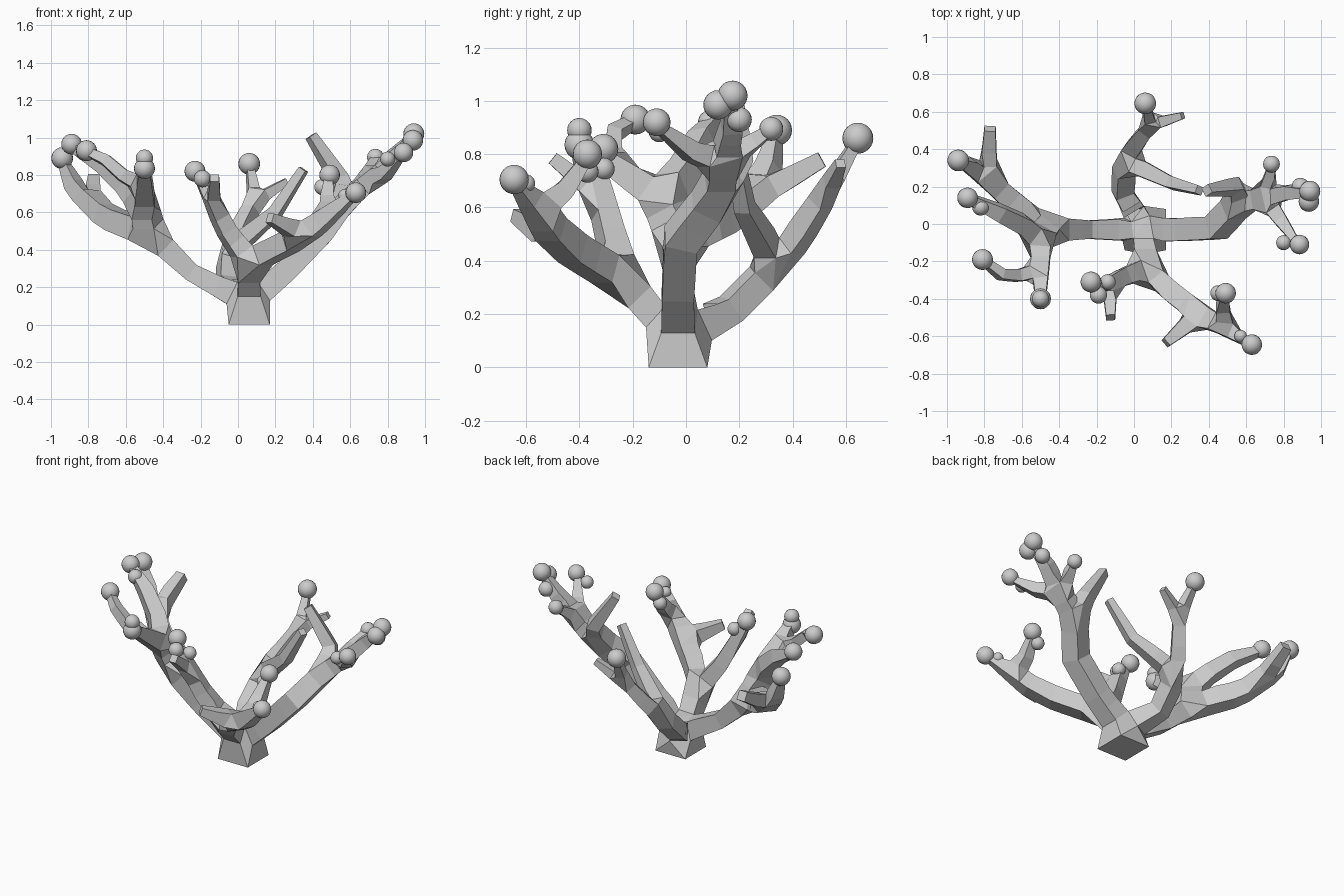
import bpy

verts, edges, radii = [], [], []


def grow(start, *points):
    """Extend a branch from node index start; returns the new node indices."""
    made = []
    for x, y, z, r in points:
        verts.append((x, y, z))
        radii.append(r)
        i = len(verts) - 1
        if start is not None:
            edges.append((start, i))
        start = i
        made.append(i)
    return made


# Stem
stem = grow(None, (.06, -.03, 0, .11), (.06, -.03, .115, .065))[-1]

# Left limb and its forks
left = grow(stem, (-.25, -.03, .28, .048), (-.47, -.03, .49, .065))[-1]
a = grow(left, (-.50, -.09, .63, .058), (-.50, -.25, .74, .045), (-.50, -.38, .83, .03))
grow(a[1], (-.62, -.275, .80, .032), (-.71, -.27, .88, .028), (-.80, -.20, .92, .02))
b = grow(left, (-.66, .13, .56, .058), (-.78, .24, .63, .05),
         (-.88, .31, .75, .04), (-.935, .335, .87, .022))
grow(b[1], (-.77, .51, .78, .03))
grow(a[0], (-.60, .0, .75, .048), (-.72, .06, .86, .042), (-.86, .125, .94, .027))

# Back limb and its forks
back = grow(stem, (-.06, .17, .22, .05), (-.05, .34, .39, .05))[-1]
c = grow(back, (.02, .44, .52, .042), (.09, .53, .66, .035), (.065, .63, .83, .02))
grow(c[1], (.26, .58, .765, .018))
grow(back, (.20, .22, .60, .032), (.35, .18, .83, .022))

# Front limb and its forks
front = grow(stem, (.06, -.24, .33, .055))[-1]
d = grow(front, (.21, -.37, .41, .055), (.35, -.48, .48, .055),
         (.48, -.55, .58, .045), (.61, -.635, .69, .022))
grow(d[2], (.475, -.45, .67, .036), (.485, -.375, .78, .022))
grow(d[1], (.17, -.635, .57, .025))
e = grow(front, (-.06, -.285, .50, .045), (-.13, -.32, .64, .04), (-.20, -.33, .77, .025))
grow(e[1], (-.125, -.50, .785, .024))

# Right limb and its forks
right = grow(stem, (.26, -.03, .29, .06), (.44, -.02, .48, .062), (.57, .12, .66, .058))
f = grow(right[2], (.70, .14, .77, .048), (.83, .17, .90, .037), (.92, .165, .99, .024))
grow(f[0], (.785, .02, .81, .035), (.86, -.085, .89, .02))
grow(f[0], (.735, .30, .88, .022))
grow(right[2], (.54, .20, .78, .04), (.39, .18, 1.01, .025))

# Skinned branches
mesh = bpy.data.meshes.new("branches")
mesh.from_pydata(verts, edges, [])
branches = bpy.data.objects.new("branches", mesh)
bpy.context.collection.objects.link(branches)
branches.modifiers.new("skin", 'SKIN')
for sv, r in zip(mesh.skin_vertices[0].data, radii):
    sv.radius = (r, r)

# Round buds at the tips
buds = [
    (-.94, .34, .89, .058), (-.89, .14, .965, .055), (-.82, .09, .92, .045),
    (-.81, -.19, .93, .056), (-.50, -.40, .89, .046), (-.50, -.40, .835, .056),
    (-.23, -.31, .82, .056), (-.19, -.38, .78, .046), (-.14, -.31, .745, .042),
    (.06, .645, .86, .058), (.49, -.37, .80, .055), (.45, -.37, .735, .042),
    (.63, -.645, .705, .055), (.57, -.60, .69, .034), (.735, .32, .895, .045),
    (.94, .175, 1.02, .056), (.935, .12, .985, .055), (.89, .20, .93, .047),
    (.885, -.11, .92, .052), (.80, -.10, .885, .04),
]
for x, y, z, r in buds:
    bpy.ops.mesh.primitive_uv_sphere_add(segments=20, ring_count=12, radius=r, location=(x, y, z))
    bpy.context.object.name = "bud"
    bpy.ops.object.shade_smooth()
